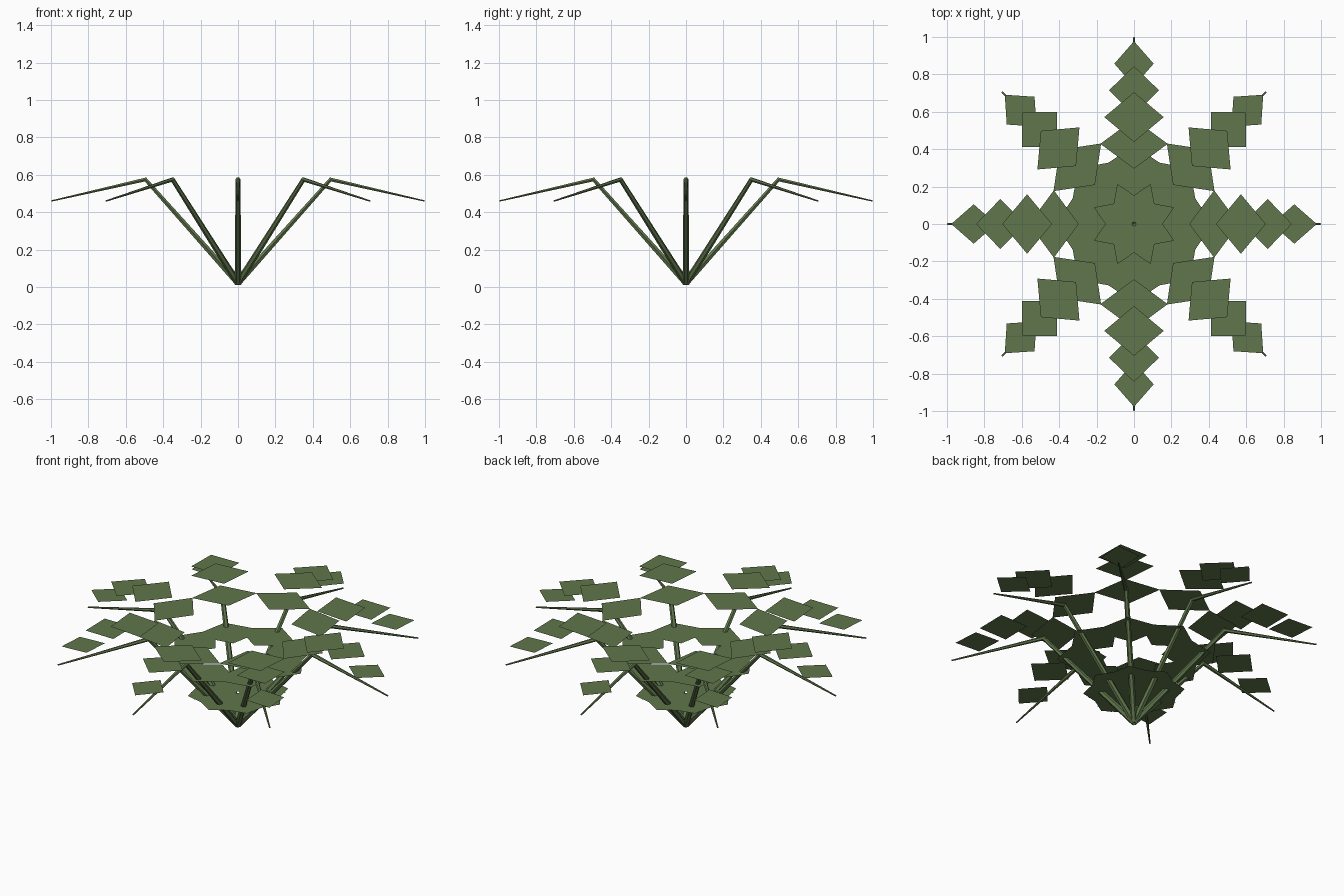
import bpy, math
from mathutils import Vector, Matrix

if "Cube" in bpy.data.objects:
    bpy.data.objects.remove(bpy.data.objects["Cube"])

mat = bpy.data.materials.new("leaf_green")
mat.diffuse_color = (0.115, 0.18, 0.07, 1)
mat.use_nodes = True
mat.node_tree.nodes["Principled BSDF"].inputs["Base Color"].default_value = mat.diffuse_color

# Frond profile in the radial plane
STEM = [((0.0, 0.02), 0.018), ((0.495, 0.575), 0.013), ((0.998, 0.46), 0.004)]
# Leaf pairs: height, half width, half length
LEAVES = [(0.215, 0.215, 0.135), (0.44, 0.198, 0.135), (0.60, 0.18, 0.133),
          (0.667, 0.159, 0.133), (0.655, 0.134, 0.13), (0.57, 0.105, 0.12)]
SIDES = 6


def make(name, verts, faces, angle):
    mesh = bpy.data.meshes.new(name)
    rot = Matrix.Rotation(angle, 3, 'Z')
    mesh.from_pydata([rot @ Vector(v) for v in verts], [], faces)
    mesh.materials.append(mat)
    ob = bpy.data.objects.new(name, mesh)
    bpy.context.collection.objects.link(ob)
    return ob


# Bent tapering stalk
def stalk():
    pts = [Vector((p[0], 0, p[1])) for p, r in STEM]
    d1 = (pts[1] - pts[0]).normalized()
    d2 = (pts[2] - pts[1]).normalized()
    dirs = [d1, (d1 + d2).normalized(), d2]
    verts, faces = [], []
    side = Vector((0, 1, 0))
    for p, d, (_, r) in zip(pts, dirs, STEM):
        up = d.cross(side)
        for k in range(SIDES):
            a = math.tau * k / SIDES
            verts.append(p + side * r * math.cos(a) + up * r * math.sin(a))
    for s in range(2):
        for k in range(SIDES):
            n = (k + 1) % SIDES
            faces.append((s * SIDES + k, s * SIDES + n,
                          (s + 1) * SIDES + n, (s + 1) * SIDES + k))
    faces.append(tuple(reversed(range(SIDES))))
    faces.append(tuple(range(2 * SIDES, 3 * SIDES)))
    return verts, faces


# Flat diamond leaves hovering along the frond
def leaves():
    verts, faces = [], []
    for i, (z, w, h) in enumerate(LEAVES):
        r = (i + 1) / 7
        n = len(verts)
        verts += [(r - h, 0, z), (r, -w, z), (r + h, 0, z), (r, w, z)]
        faces.append((n, n + 1, n + 2, n + 3))
    return verts, faces


# Eight fronds around the centre
for f in range(8):
    ang = math.tau * f / 8
    make(f"frond_stalk_{f + 1}", *stalk(), ang)
    make(f"frond_leaves_{f + 1}", *leaves(), ang)
